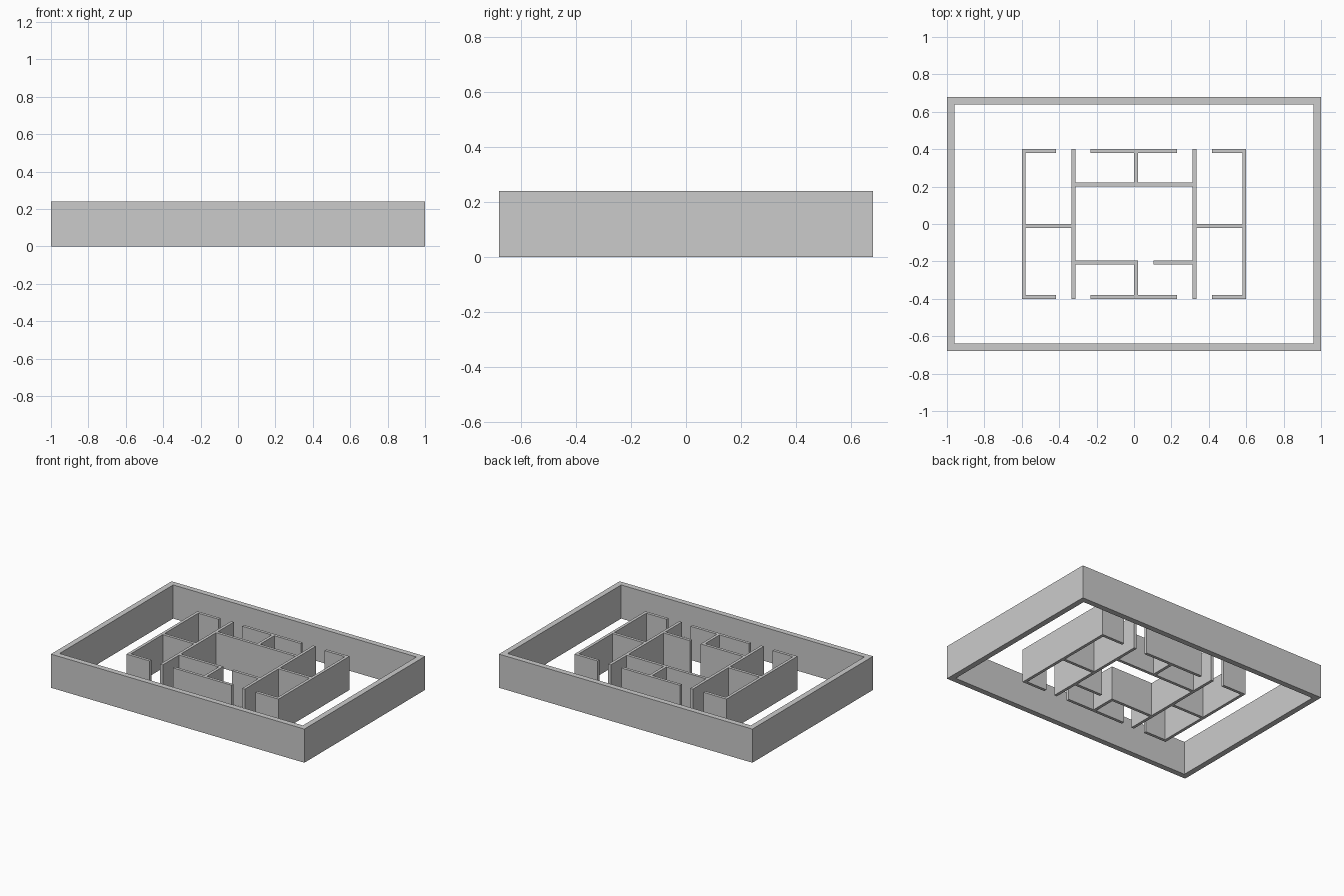
import bpy, bmesh

if "Cube" in bpy.data.objects:
    bpy.data.objects.remove(bpy.data.objects["Cube"])

H = 0.24   # wall height
T = 0.021  # inner wall thickness


def wall(name, x0, x1, y0, y1):
    """Box standing on the ground, spanning the given plan rectangle."""
    bm = bmesh.new()
    bmesh.ops.create_cube(bm, size=1)
    for v in bm.verts:
        v.co.x = x1 if v.co.x > 0 else x0
        v.co.y = y1 if v.co.y > 0 else y0
        v.co.z = H if v.co.z > 0 else 0
    me = bpy.data.meshes.new(name)
    bm.to_mesh(me)
    bm.free()
    ob = bpy.data.objects.new(name, me)
    bpy.context.collection.objects.link(ob)
    return ob


def ring(name, x, y, t):
    """Closed rectangular wall as a single clean mesh."""
    bm = bmesh.new()
    corners = ((-1, -1), (1, -1), (1, 1), (-1, 1))
    loops = [[bm.verts.new((sx * (x - d), sy * (y - d), z)) for sx, sy in corners]
             for d, z in ((0, 0), (0, H), (t, H), (t, 0))]
    for k in range(4):
        a, b = loops[k], loops[(k + 1) % 4]
        for i in range(4):
            j = (i + 1) % 4
            bm.faces.new((a[i], a[j], b[j], b[i]))
    bmesh.ops.recalc_face_normals(bm, faces=bm.faces)
    me = bpy.data.meshes.new(name)
    bm.to_mesh(me)
    bm.free()
    bpy.context.collection.objects.link(bpy.data.objects.new(name, me))


# Perimeter wall
ring("perimeter_wall", 1.0, 0.68, 0.04)

X, Y = 0.6, 0.4          # building half size
P0, P1 = 0.313, 0.334    # long partition faces

# Walls repeated on the left and right
for s, side in ((-1, "left"), (1, "right")):
    def mirrored(name, a, b, y0, y1):
        lo, hi = sorted((s * a, s * b))
        wall(f"{side}_{name}", lo, hi, y0, y1)
    mirrored("outer_wall", X - T, X, -Y, Y)
    mirrored("long_partition", P0, P1, -Y, Y)
    mirrored("room_divider", P1, X - T, -T, 0)
    mirrored("back_corner_wall", 0.418, X - T, Y - T, Y)
    mirrored("front_corner_wall", 0.418, X - T, -Y, -Y + T)

# Central front and back walls
wall("back_middle_wall", -0.233, 0.23, Y - T, Y)
wall("front_middle_wall", -0.233, 0.23, -Y, -Y + T)

# Hall walls, with a doorway at the front
wall("hall_back_wall", -P0, P0, 0.2, 0.2 + T)
wall("hall_front_wall_left", -P0, T, -0.196 - T, -0.196)
wall("hall_front_wall_right", 0.104, P0, -0.196 - T, -0.196)

# Short dividers between the hall and the end walls
wall("back_divider", 0, T, 0.2 + T, Y - T)
wall("front_divider", 0, T, -Y + T, -0.196 - T)
